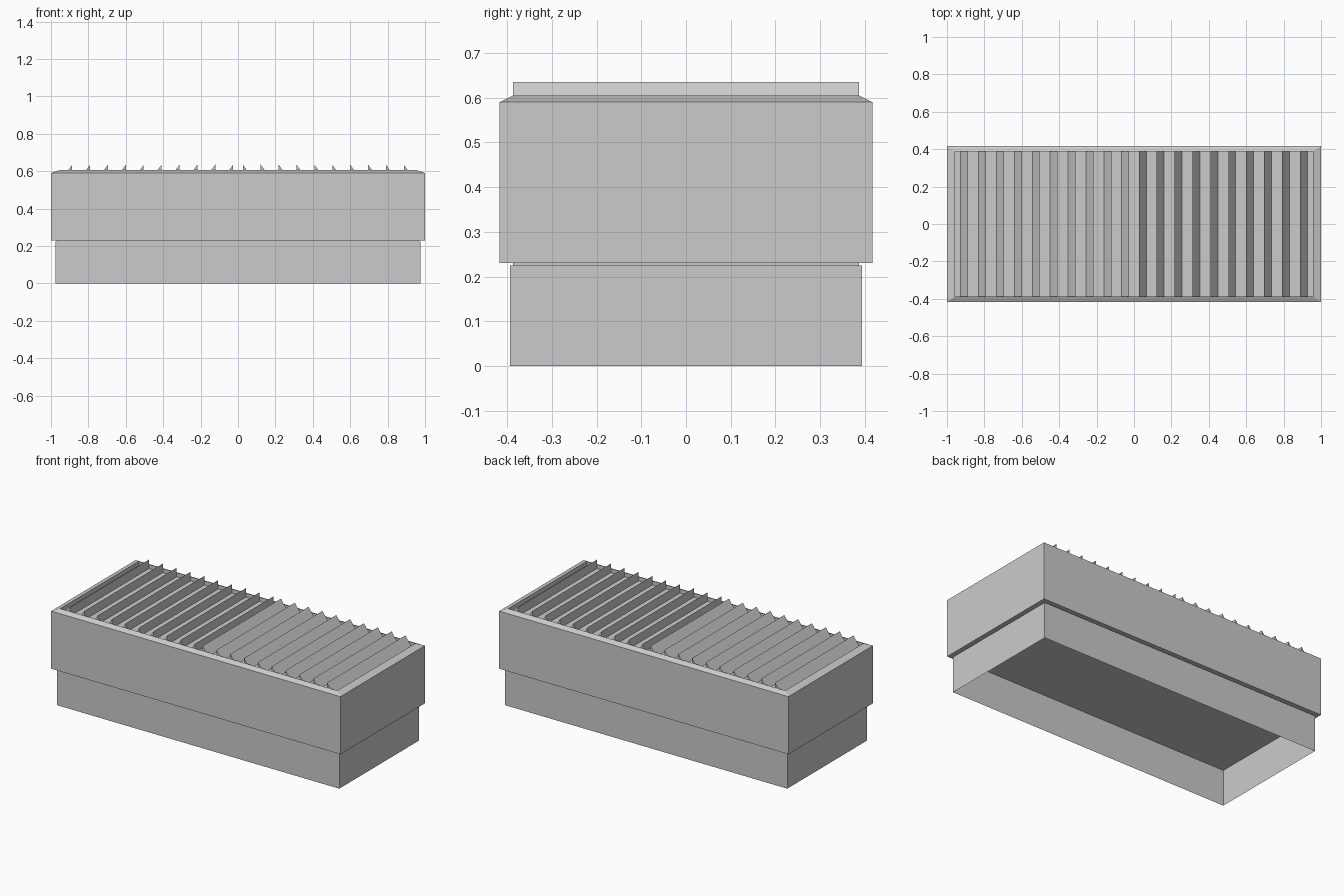
import bpy
import bmesh

if "Cube" in bpy.data.objects:
    bpy.data.objects.remove(bpy.data.objects["Cube"])


def make_object(name, bm):
    bmesh.ops.recalc_face_normals(bm, faces=bm.faces)
    mesh = bpy.data.meshes.new(name)
    bm.to_mesh(mesh)
    bm.free()
    obj = bpy.data.objects.new(name, mesh)
    bpy.context.collection.objects.link(obj)
    return obj


def stacked_rectangles(name, levels, cap_bottom, cap_top):
    """Loft through rectangles given as (half x, half y, z)."""
    bm = bmesh.new()
    rings = [[bm.verts.new((sx * hx, sy * hy, z))
              for sx, sy in ((-1, -1), (1, -1), (1, 1), (-1, 1))]
             for hx, hy, z in levels]
    for low, high in zip(rings, rings[1:]):
        for i in range(4):
            j = (i + 1) % 4
            bm.faces.new((low[i], low[j], high[j], high[i]))
    if cap_bottom:
        bm.faces.new(rings[0][::-1])
    if cap_top:
        bm.faces.new(rings[-1])
    return make_object(name, bm)


FLOOR = 0.579  # recessed deck under the louvres

# Thin hollow skirt, open underneath, closed by a flat ceiling
stacked_rectangles("base_skirt", [(0.976, 0.394, 0.0), (0.976, 0.394, 0.225)],
                   False, True)

# Narrow shadow gap between skirt and housing
stacked_rectangles("neck", [(0.968, 0.387, 0.225), (0.968, 0.387, 0.23)],
                   False, False)

# Main housing: chamfered rim, then down into a shallow recess
stacked_rectangles("housing", [(1.0, 0.417, 0.23), (1.0, 0.417, 0.59),
                               (0.957, 0.387, 0.605), (0.957, 0.387, FLOOR)],
                   True, True)

# Louvre ridges: wedges with the upright side towards the middle
PITCH, START, WIDTH = 0.0956, 0.026, 0.04
Y, TOP = 0.387, 0.635
for side, label in ((-1, "left"), (1, "right")):
    bm = bmesh.new()
    for i in range(10):
        x = START + i * PITCH
        profile = ((x, FLOOR), (x + WIDTH, FLOOR), (x, TOP))
        front = [bm.verts.new((side * px, -Y, pz)) for px, pz in profile]
        back = [bm.verts.new((side * px, Y, pz)) for px, pz in profile]
        bm.faces.new(front)
        bm.faces.new(back[::-1])
        for a in range(1, 3):
            b = (a + 1) % 3
            bm.faces.new((front[a], front[b], back[b], back[a]))
    make_object(label + "_louvres", bm)
